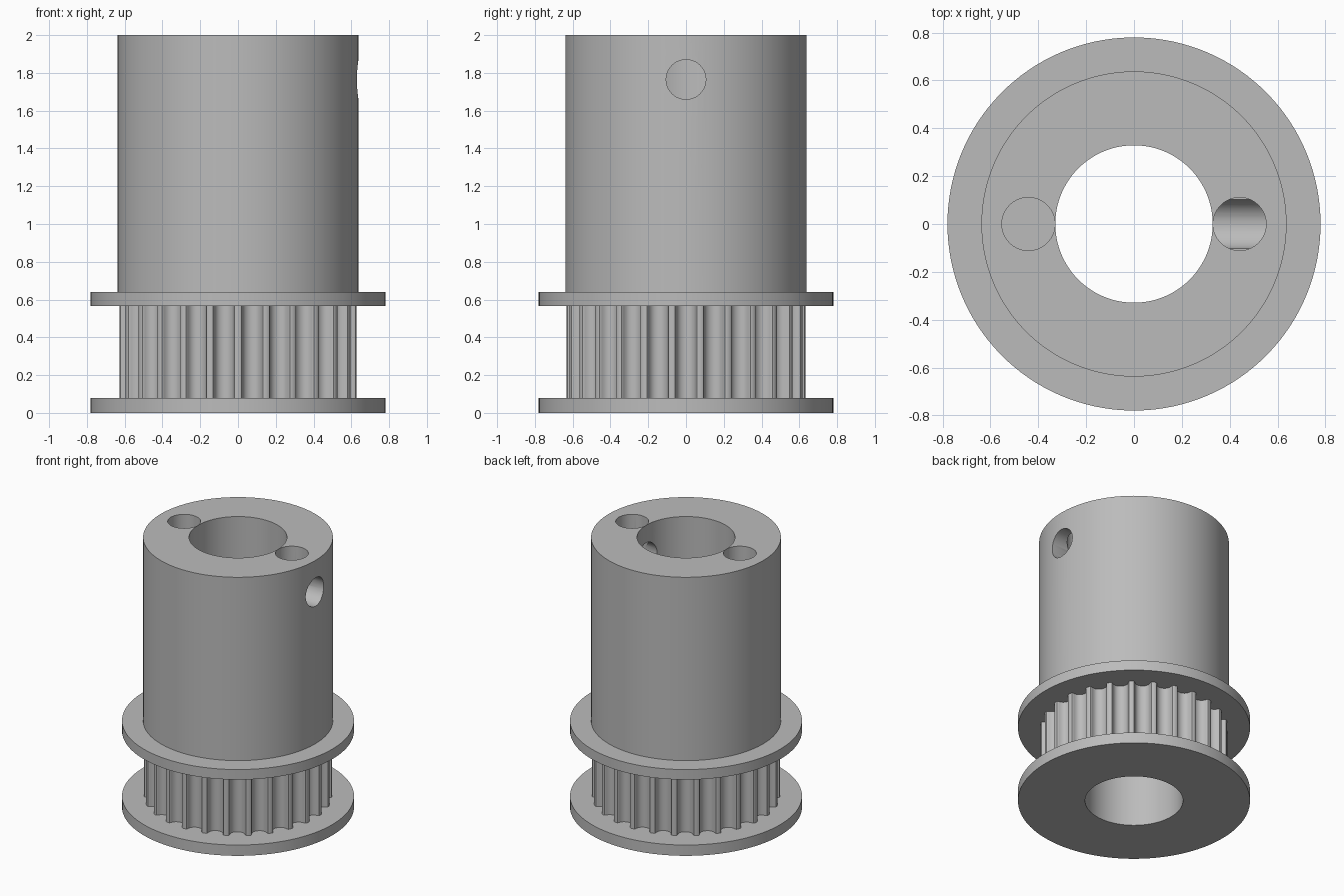
import bpy, bmesh, math
from mathutils import Matrix, Vector

if "Cube" in bpy.data.objects:
    bpy.data.objects.remove(bpy.data.objects["Cube"])

TEETH = 26
R_BORE, R_BELT, R_FLANGE, R_HUB = 0.329, 0.632, 0.78, 0.638
Z_LOW, Z_HIGH, Z_HUB, Z_TOP = 0.08, 0.565, 0.64, 2.0

grey = bpy.data.materials.new("light grey")
grey.diffuse_color = (0.50, 0.50, 0.50, 1)
grey.use_nodes = True
grey.node_tree.nodes["Principled BSDF"].inputs["Base Color"].default_value = grey.diffuse_color


def make_object(name, bm):
    bmesh.ops.recalc_face_normals(bm, faces=bm.faces)
    mesh = bpy.data.meshes.new(name)
    bm.to_mesh(mesh)
    bm.free()
    mesh.materials.append(grey)
    obj = bpy.data.objects.new(name, mesh)
    bpy.context.collection.objects.link(obj)
    return obj


def lathe(name, profile, steps):
    """Closed (radius, z) outline spun around z."""
    bm = bmesh.new()
    rings = []
    for i in range(steps):
        a = 2 * math.pi * i / steps
        rings.append([bm.verts.new((r * math.cos(a), r * math.sin(a), z)) for r, z in profile])
    n = len(profile)
    for i in range(steps):
        a, b = rings[i], rings[(i + 1) % steps]
        for j in range(n):
            k = (j + 1) % n
            bm.faces.new((a[j], b[j], b[k], a[k]))
    return make_object(name, bm)


def cylinder(bm, radius, start, end, segments=64):
    start, end = Vector(start), Vector(end)
    axis = end - start
    turn = axis.to_track_quat('Z', 'Y').to_matrix().to_4x4()
    bmesh.ops.create_cone(bm, cap_ends=True, segments=segments, radius1=radius, radius2=radius,
                          depth=axis.length, matrix=Matrix.Translation((start + end) / 2) @ turn)


def cut(obj, cutter):
    mod = obj.modifiers.new("cut", 'BOOLEAN')
    mod.operation = 'DIFFERENCE'
    mod.solver = 'EXACT'
    mod.object = cutter
    bpy.context.view_layer.objects.active = obj
    bpy.ops.object.modifier_apply(modifier=mod.name)
    bpy.data.objects.remove(cutter)


# Hub, two flanges and belt drum in one turned piece
pulley = lathe("pulley", [
    (R_BORE, 0), (R_FLANGE, 0), (R_FLANGE, Z_LOW), (R_BELT, Z_LOW), (R_BELT, Z_HIGH),
    (R_FLANGE, Z_HIGH), (R_FLANGE, Z_HUB), (R_HUB, Z_HUB), (R_HUB, Z_TOP), (R_BORE, Z_TOP)],
    TEETH * 5)

# Rounded belt grooves: (half width, depth) from the mouth to the floor
half = [(0.066, -0.03), (0.066, 0.0), (0.0577, 0.003), (0.0533, 0.010), (0.0515, 0.0187),
        (0.0487, 0.027), (0.045, 0.0348), (0.0402, 0.0424), (0.0319, 0.050),
        (0.0221, 0.0555), (0.0113, 0.0589), (0.0, 0.060)]
outline = half + [(-w, d) for w, d in reversed(half[:-1])]
mouth = math.sqrt(R_BELT ** 2 - 0.066 ** 2)
bm = bmesh.new()
for i in range(TEETH):
    spin = Matrix.Rotation(2 * math.pi * i / TEETH, 4, 'Z')
    low, high = ([bm.verts.new(spin @ Vector((mouth - d, w, z))) for w, d in outline]
                 for z in (Z_LOW, Z_HIGH))
    bm.faces.new(low)
    bm.faces.new(high)
    for j in range(len(outline)):
        k = (j + 1) % len(outline)
        bm.faces.new((low[j], low[k], high[k], high[j]))
cut(pulley, make_object("groove_cutter", bm))

# Two blind holes in the top
bm = bmesh.new()
for side in (-1, 1):
    cylinder(bm, 0.111, (0.4415 * side, 0, 1.74), (0.4415 * side, 0, 2.1))
cut(pulley, make_object("top_hole_cutter", bm))

# Set screw hole through one wall
bm = bmesh.new()
cylinder(bm, 0.105, (0.15, 0, 1.765), (0.8, 0, 1.765))
cut(pulley, make_object("screw_hole_cutter", bm))

# Smooth round walls with crisp rims
bpy.ops.object.select_all(action='DESELECT')
pulley.select_set(True)
bpy.context.view_layer.objects.active = pulley
bpy.ops.object.shade_smooth_by_angle(angle=math.radians(30))
